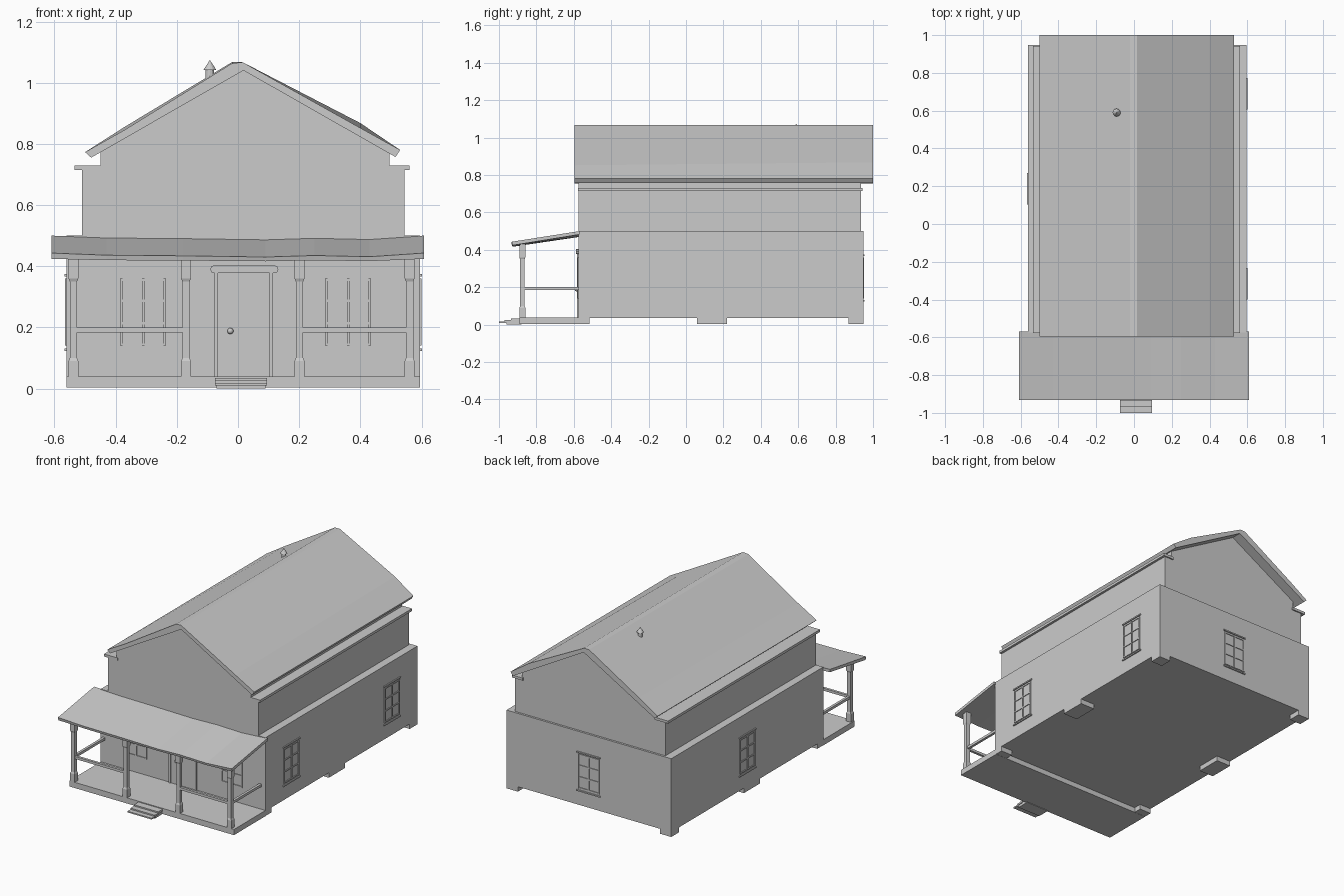
import bpy, bmesh, math
from mathutils import Matrix, Vector

if "Cube" in bpy.data.objects:
    bpy.data.objects.remove(bpy.data.objects["Cube"])


def mesh_object(name, bm):
    bmesh.ops.recalc_face_normals(bm, faces=bm.faces)
    me = bpy.data.meshes.new(name)
    bm.to_mesh(me)
    bm.free()
    ob = bpy.data.objects.new(name, me)
    bpy.context.collection.objects.link(ob)
    return ob


def add_box(bm, lo, hi, mat=Matrix()):
    lo, hi = Vector(lo), Vector(hi)
    d = hi - lo
    bmesh.ops.create_cube(bm, size=1, matrix=mat @ Matrix.Translation((lo + hi) / 2)
                          @ Matrix.Diagonal((d.x, d.y, d.z, 1)))


def boxes(name, items, mat=Matrix()):
    bm = bmesh.new()
    for lo, hi in items:
        add_box(bm, lo, hi, mat)
    return mesh_object(name, bm)


def loft(name, rings):
    """Skin closed rings of equal length and cap both ends."""
    bm = bmesh.new()
    vs = [[bm.verts.new(p) for p in r] for r in rings]
    n = len(vs[0])
    for a, b in zip(vs, vs[1:]):
        for i in range(n):
            j = (i + 1) % n
            bm.faces.new((a[i], a[j], b[j], b[i]))
    bm.faces.new(vs[0])
    bm.faces.new(vs[-1])
    return mesh_object(name, bm)


def extrude_y(name, profile, y0, y1, profile_end=None):
    end = profile_end or profile
    return loft(name, [[(x, y0, z) for x, z in profile], [(x, y1, z) for x, z in end]])


FRONT = -0.575

# House body: lower storey, set-in upper storey, gable
boxes("lower_walls", [((-0.56, FRONT, 0.035), (0.595, 0.948, 0.5))])
boxes("upper_walls", [((-0.51, FRONT, 0.49), (0.545, 0.935, 0.716))])
extrude_y("gable_walls", [(-0.45, 0.70), (0.495, 0.70), (0.495, 0.772),
                          (0.018, 1.045), (-0.45, 0.778)], FRONT, 0.935)

# Eave boards along both sides
boxes("eave_boards", [((-0.535, FRONT - 0.003, 0.714), (-0.44, 0.943, 0.73)),
                      ((0.485, FRONT - 0.003, 0.714), (0.56, 0.943, 0.73))])

# Main roof, bulging slightly toward the back
under = [(0.515, 0.757), (0.018, 1.04), (-0.48, 0.755)]
front_roof = [(-0.5, 0.773), (-0.37, 0.846), (-0.02, 1.063), (0.015, 1.067),
              (0.40, 0.852), (0.53, 0.78)] + under
back_roof = [(-0.5, 0.773), (-0.37, 0.856), (-0.02, 1.067), (0.015, 1.067),
             (0.40, 0.868), (0.53, 0.78)] + under
extrude_y("main_roof", front_roof, -0.595, 1.0, back_roof)

# Roof vent pipe with conical cap
bm = bmesh.new()
bmesh.ops.create_cone(bm, cap_ends=True, segments=12, radius1=0.014, radius2=0.014, depth=0.06,
                      matrix=Matrix.Translation((-0.092, 0.59, 1.015)))
bmesh.ops.create_cone(bm, cap_ends=True, segments=12, radius1=0.021, radius2=0.0, depth=0.032,
                      matrix=Matrix.Translation((-0.092, 0.59, 1.058)))
mesh_object("roof_vent", bm)

# Foundation piers: corners and mid-sides
piers = []
for y0, y1, d in ((FRONT, -0.515, 0.08), (0.06, 0.22, 0.1), (0.87, 0.948, 0.08)):
    piers.append(((-0.56, y0, 0.004), (-0.56 + d, y1, 0.04)))
    piers.append(((0.595 - d, y0, 0.004), (0.595, y1, 0.04)))
boxes("foundation_piers", piers)

# Porch deck and steps
boxes("porch_deck", [((-0.56, -0.89, 0.003), (0.595, FRONT + 0.01, 0.039))])
boxes("porch_steps", [((-0.075, -1.0, 0.01), (0.095, -0.96, 0.018)),
                      ((-0.075, -0.97, 0.015), (0.095, -0.925, 0.026)),
                      ((-0.075, -0.935, 0.02), (0.095, -0.88, 0.034)),
                      ((-0.07, -0.96, 0.0), (0.09, -0.88, 0.022))])

# Sagging porch roof
rings = []
for x, s in ((-0.61, 0.0), (-0.43, 0.007), (-0.18, 0.009), (0.09, 0.013),
             (0.25, 0.008), (0.43, 0.012), (0.608, 0.0)):
    rings.append([(x, -0.932, 0.443 - s), (x, FRONT + 0.005, 0.5 - s),
                  (x, FRONT + 0.005, 0.482 - s), (x, -0.928, 0.424 - s * 0.6)])
loft("porch_roof", rings)

# Porch posts: square blocks top and bottom, slimmer shaft
PY = -0.875
POSTS = (-0.538, -0.17, 0.201, 0.561)
for i, x in enumerate(POSTS):
    prof = ((0.036, 0.016), (0.09, 0.016), (0.10, 0.012), (0.35, 0.012),
            (0.36, 0.016), (0.432, 0.016))
    loft(f"porch_post_{i + 1}", [[(x + sx * r, PY + sy * r, z) for sx, sy in
                                  ((-1, -1), (1, -1), (1, 1), (-1, 1))] for z, r in prof])

# Porch rails: front pairs and sides
RZ0, RZ1 = 0.184, 0.2
boxes("porch_rails", [((POSTS[0], PY - 0.008, RZ0), (POSTS[1], PY + 0.008, RZ1)),
                      ((POSTS[2], PY - 0.008, RZ0), (POSTS[3], PY + 0.008, RZ1)),
                      ((POSTS[0] - 0.008, PY, RZ0), (POSTS[0] + 0.008, FRONT, RZ1)),
                      ((POSTS[3] - 0.008, PY, RZ0), (POSTS[3] + 0.008, FRONT, RZ1))])

# Front door, frame and rounded header
boxes("door", [((-0.065, FRONT - 0.003, 0.039), (0.103, FRONT + 0.01, 0.38))])
boxes("door_frame", [((-0.077, FRONT - 0.009, 0.039), (-0.065, FRONT + 0.01, 0.385)),
                     ((0.103, FRONT - 0.009, 0.039), (0.115, FRONT + 0.01, 0.385))])
cap = [(cx + 0.013 * math.cos(math.radians(a)), 0.39 + 0.013 * math.sin(math.radians(a)))
       for cx, a0 in ((0.119, -90), (-0.078, 90)) for a in range(a0, a0 + 181, 45)]
extrude_y("door_header", cap, FRONT - 0.013, FRONT + 0.01)
bm = bmesh.new()
bmesh.ops.create_uvsphere(bm, u_segments=12, v_segments=8, radius=0.01,
                          matrix=Matrix.Translation((-0.025, FRONT - 0.01, 0.188)))
knob = mesh_object("door_knob", bm)
for p in knob.data.polygons:
    p.use_smooth = True


# Windows: frame, six panes, sill and lintel, facing local -y
def window(name, x, y, turn):
    w, z0, z1, b = 0.075, 0.14, 0.36, 0.004
    parts = [((u - b, -0.005, z0), (u + b, 0.005, z1)) for u in (-w + b, 0, w - b)]
    parts += [((-w, -0.0045, z - b), (w, 0.005, z + b))
              for z in (z0 + b, z0 + (z1 - z0) / 3, z0 + (z1 - z0) * 2 / 3, z1 - b)]
    parts += [((-w - 0.008, -0.007, z), (w + 0.008, 0.005, z + 0.008))
              for z in ((0.123, 0.366) if turn else ())]
    boxes(name, parts, Matrix.Translation((x, y, 0)) @ Matrix.Rotation(math.radians(turn), 4, 'Z'))


window("front_window_left", -0.31, FRONT, 0)
window("front_window_right", 0.36, FRONT, 0)
window("right_window_front", 0.595, -0.317, 90)
window("right_window_back", 0.595, 0.69, 90)
window("left_window", -0.56, 0.187, -90)
window("back_window", 0.018, 0.948, 180)
